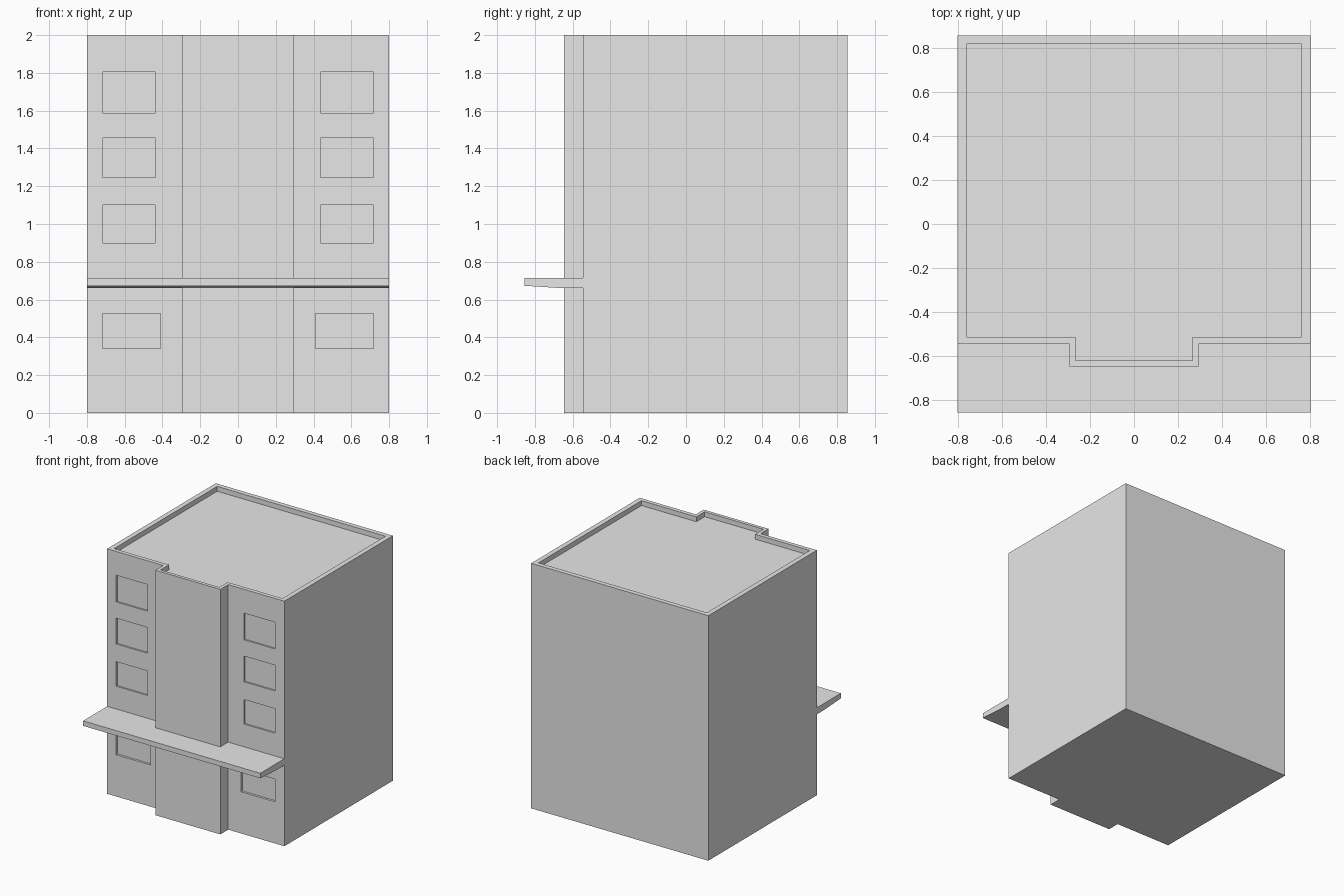
import bpy, bmesh

if "Cube" in bpy.data.objects:
    bpy.data.objects.remove(bpy.data.objects["Cube"])

grey = bpy.data.materials.new("plain grey")
grey.diffuse_color = (0.8, 0.8, 0.8, 1)
grey.use_nodes = True
grey.node_tree.nodes["Principled BSDF"].inputs["Base Color"].default_value = grey.diffuse_color


def prism(bm, pts, offset):
    """Closed prism: a polygon of 3D points extruded along an offset."""
    face = bm.faces.new([bm.verts.new(p) for p in pts])
    out = bmesh.ops.extrude_face_region(bm, geom=[face], use_keep_orig=True)
    verts = [g for g in out["geom"] if isinstance(g, bmesh.types.BMVert)]
    bmesh.ops.translate(bm, verts=verts, vec=offset)


def finish(bm, name):
    bmesh.ops.recalc_face_normals(bm, faces=bm.faces)
    me = bpy.data.meshes.new(name)
    bm.to_mesh(me)
    bm.free()
    me.materials.append(grey)
    ob = bpy.data.objects.new(name, me)
    bpy.context.collection.objects.link(ob)
    return ob


def plan(x, back, front, bay_x, bay_y, z):
    """Floor outline: a box with a projecting central bay at the front."""
    return [(-x, back, z), (-x, front, z), (-bay_x, front, z), (-bay_x, bay_y, z),
            (bay_x, bay_y, z), (bay_x, front, z), (x, front, z), (x, back, z)]


FRONT = -0.545

# building body
bm = bmesh.new()
prism(bm, plan(0.8, 0.855, FRONT, 0.293, -0.647, 0), (0, 0, 2))
body = finish(bm, "building_body")

# cutter: sunken roof behind the parapet, and shallow window recesses
bm = bmesh.new()
prism(bm, plan(0.76, 0.817, -0.512, 0.265, -0.62, 1.96), (0, 0, 0.2))
windows = [(0.41, 0.34, 0.525, 0.018), (0.437, 0.90, 1.10, 0.013),
           (0.437, 1.245, 1.455, 0.013), (0.437, 1.588, 1.805, 0.013)]
for inner, z0, z1, depth in windows:
    for s in (-1, 1):
        a, b = s * inner, s * 0.718
        y = FRONT - 0.05
        prism(bm, [(a, y, z0), (b, y, z0), (b, y, z1), (a, y, z1)], (0, 0.05 + depth, 0))
cutter = finish(bm, "recess_cutter")
cutter.hide_render = True

mod = body.modifiers.new("recesses", "BOOLEAN")
mod.operation = "DIFFERENCE"
mod.solver = "EXACT"
mod.object = cutter
bpy.context.view_layer.objects.active = body
bpy.ops.object.modifier_apply(modifier=mod.name)
bpy.data.objects.remove(cutter)

# canopy slab with a tapering underside
bm = bmesh.new()
profile = [(FRONT, 0.66), (-0.647, 0.66), (-0.855, 0.673), (-0.855, 0.714), (FRONT, 0.714)]
prism(bm, [(-0.8, y, z) for y, z in profile], (1.6, 0, 0))
finish(bm, "canopy")
